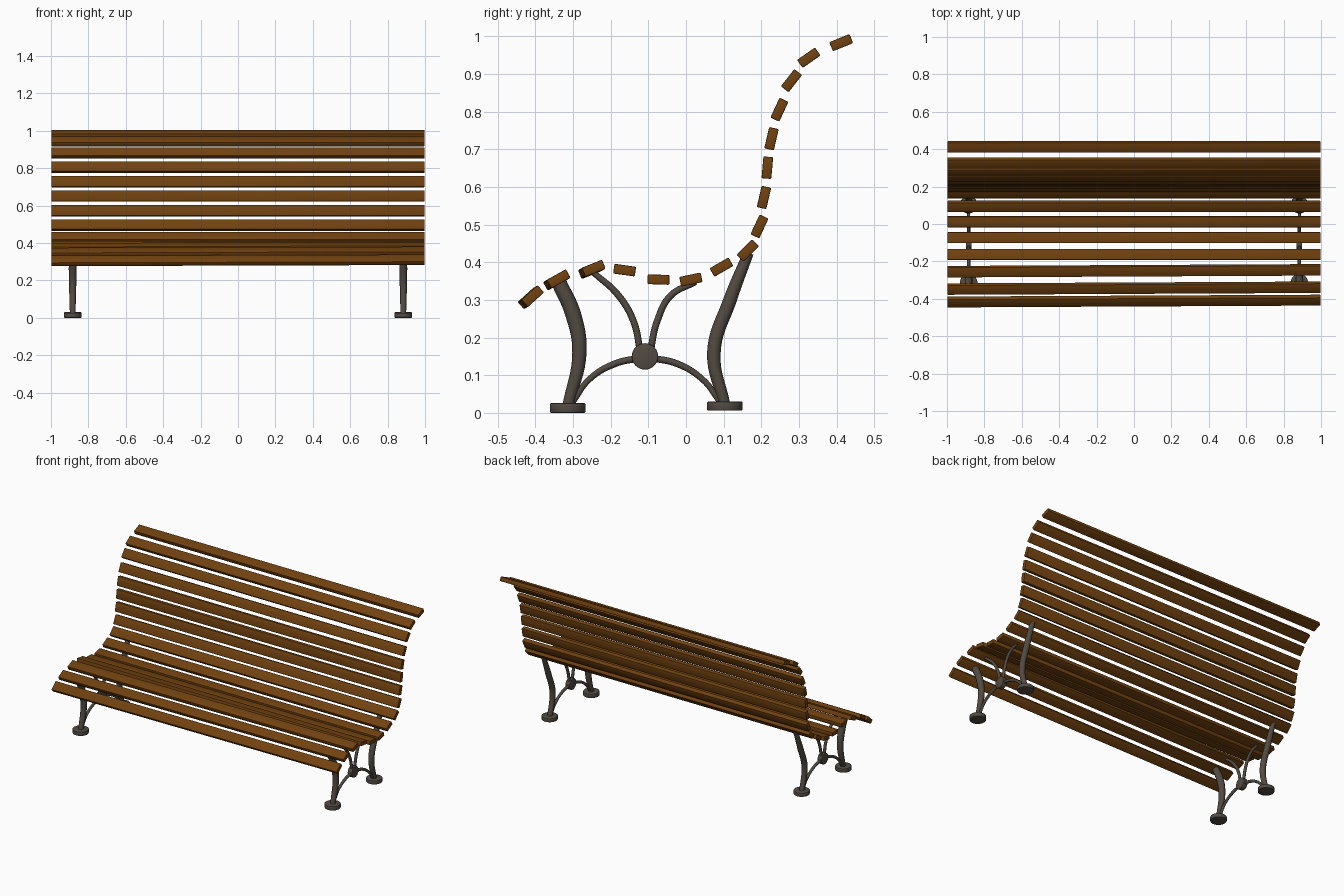
import bpy, bmesh, math
from mathutils import Matrix, Vector

if "Cube" in bpy.data.objects:
    bpy.data.objects.remove(bpy.data.objects["Cube"])


def material(name, rgb):
    m = bpy.data.materials.new(name)
    m.diffuse_color = (*rgb, 1)
    m.use_nodes = True
    m.node_tree.nodes["Principled BSDF"].inputs["Base Color"].default_value = m.diffuse_color
    return m


WOOD = material("brown_wood", (0.165, 0.054, 0.005))
IRON = material("grey_iron", (0.085, 0.070, 0.055))


def finish(ob, mat, angle=35):
    ob.data.materials.clear()
    ob.data.materials.append(mat)
    bpy.ops.object.select_all(action='DESELECT')
    ob.select_set(True)
    bpy.context.view_layer.objects.active = ob
    bpy.ops.object.shade_smooth_by_angle(angle=math.radians(angle))


def slat(name, y, z, deg, yaw=0.0, pitch=0.0):
    """Long bevelled board along x, tilted in the side profile."""
    me = bpy.data.meshes.new(name)
    bm = bmesh.new()
    bmesh.ops.create_cube(bm, size=1, matrix=Matrix.Diagonal((1.995, 0.058, 0.026, 1)))
    bmesh.ops.bevel(bm, geom=bm.edges[:], offset=0.003, segments=2, affect='EDGES', profile=0.5)
    bm.transform(Matrix.Rotation(math.radians(deg), 4, 'X'))
    bm.transform(Matrix.Rotation(yaw, 4, 'Z') @ Matrix.Rotation(-pitch, 4, 'Y'))
    bm.transform(Matrix.Translation((0, y, z)))
    bm.to_mesh(me)
    bm.free()
    ob = bpy.data.objects.new(name, me)
    bpy.context.collection.objects.link(ob)
    finish(ob, WOOD)


def tube(name, x, pts):
    """Round bar through (y, z, radius) points."""
    cu = bpy.data.curves.new(name, 'CURVE')
    cu.dimensions = '3D'
    cu.bevel_depth = 1.0
    cu.bevel_resolution = 4
    cu.resolution_u = 8
    cu.use_fill_caps = True
    sp = cu.splines.new('BEZIER')
    sp.bezier_points.add(len(pts) - 1)
    for p, (y, z, r) in zip(sp.bezier_points, pts):
        p.co = Vector((x, y, z))
        p.radius = r
        p.handle_left_type = p.handle_right_type = 'AUTO'
    ob = bpy.data.objects.new(name, cu)
    bpy.context.collection.objects.link(ob)
    bpy.ops.object.select_all(action='DESELECT')
    ob.select_set(True)
    bpy.context.view_layer.objects.active = ob
    bpy.ops.object.convert(target='MESH')
    finish(bpy.context.object, IRON)


def disc(name, loc, r, h, rot=(0, 0, 0)):
    bpy.ops.mesh.primitive_cylinder_add(vertices=32, radius=r, depth=h, location=loc, rotation=rot)
    ob = bpy.context.object
    ob.name = name
    bm = bmesh.new()
    bm.from_mesh(ob.data)
    rim = [e for e in bm.edges if abs(e.verts[0].co.z - e.verts[1].co.z) < 1e-5]
    bmesh.ops.bevel(bm, geom=rim, offset=0.003, segments=2, affect='EDGES', profile=0.5)
    bm.to_mesh(ob.data)
    bm.free()
    finish(ob, IRON)


# Seat slats, front to back: y, z, tilt
SEAT = [(-0.412, 0.307, 42), (-0.343, 0.353, 29), (-0.250, 0.381, 22), (-0.163, 0.379, -8),
        (-0.073, 0.354, -2), (0.013, 0.354, 12), (0.094, 0.387, 30)]
for i, (y, z, a) in enumerate(SEAT):
    skew = 0.005 if i < 3 else 0.0
    slat(f"seat_slat_{i + 1}", y, z, a, skew, skew * 0.6)

# Backrest slats, bottom to top
BACK = [(0.164, 0.431, 45), (0.195, 0.495, 65), (0.207, 0.572, 77), (0.216, 0.651, 85),
        (0.227, 0.728, 77), (0.248, 0.805, 65), (0.280, 0.882, 52), (0.326, 0.943, 35),
        (0.412, 0.983, 22)]
for i, (y, z, a) in enumerate(BACK):
    slat(f"back_slat_{i + 1}", y, z, a)

# Iron end frames
for side, x in (("left", -0.884), ("right", 0.884)):
    tube(f"{side}_front_leg", x, [(-0.313, 0.02, 0.015), (-0.283, 0.16, 0.019),
                                  (-0.299, 0.26, 0.021), (-0.338, 0.348, 0.020)])
    tube(f"{side}_rear_leg", x, [(0.103, 0.02, 0.015), (0.074, 0.16, 0.018),
                                 (0.117, 0.30, 0.018), (0.166, 0.425, 0.014)])
    disc(f"{side}_front_foot", (x, -0.314, 0.013), 0.047, 0.026)
    disc(f"{side}_rear_foot", (x, 0.103, 0.018), 0.047, 0.024)
    disc(f"{side}_hub", (x, -0.109, 0.15), 0.035, 0.030, (0, math.pi / 2, 0))
    # braces down to the feet
    tube(f"{side}_front_low_brace", x, [(-0.115, 0.147, 0.009), (-0.190, 0.130, 0.009),
                                        (-0.258, 0.088, 0.008), (-0.300, 0.030, 0.008)])
    tube(f"{side}_rear_low_brace", x, [(-0.100, 0.147, 0.009), (-0.022, 0.130, 0.009),
                                       (0.045, 0.088, 0.008), (0.090, 0.030, 0.008)])
    # braces up to the seat
    tube(f"{side}_front_high_brace", x, [(-0.120, 0.155, 0.009), (-0.140, 0.245, 0.009),
                                         (-0.182, 0.315, 0.009), (-0.245, 0.372, 0.008)])
    tube(f"{side}_rear_high_brace", x, [(-0.096, 0.155, 0.009), (-0.076, 0.245, 0.009),
                                        (-0.040, 0.312, 0.009), (0.025, 0.347, 0.008)])
